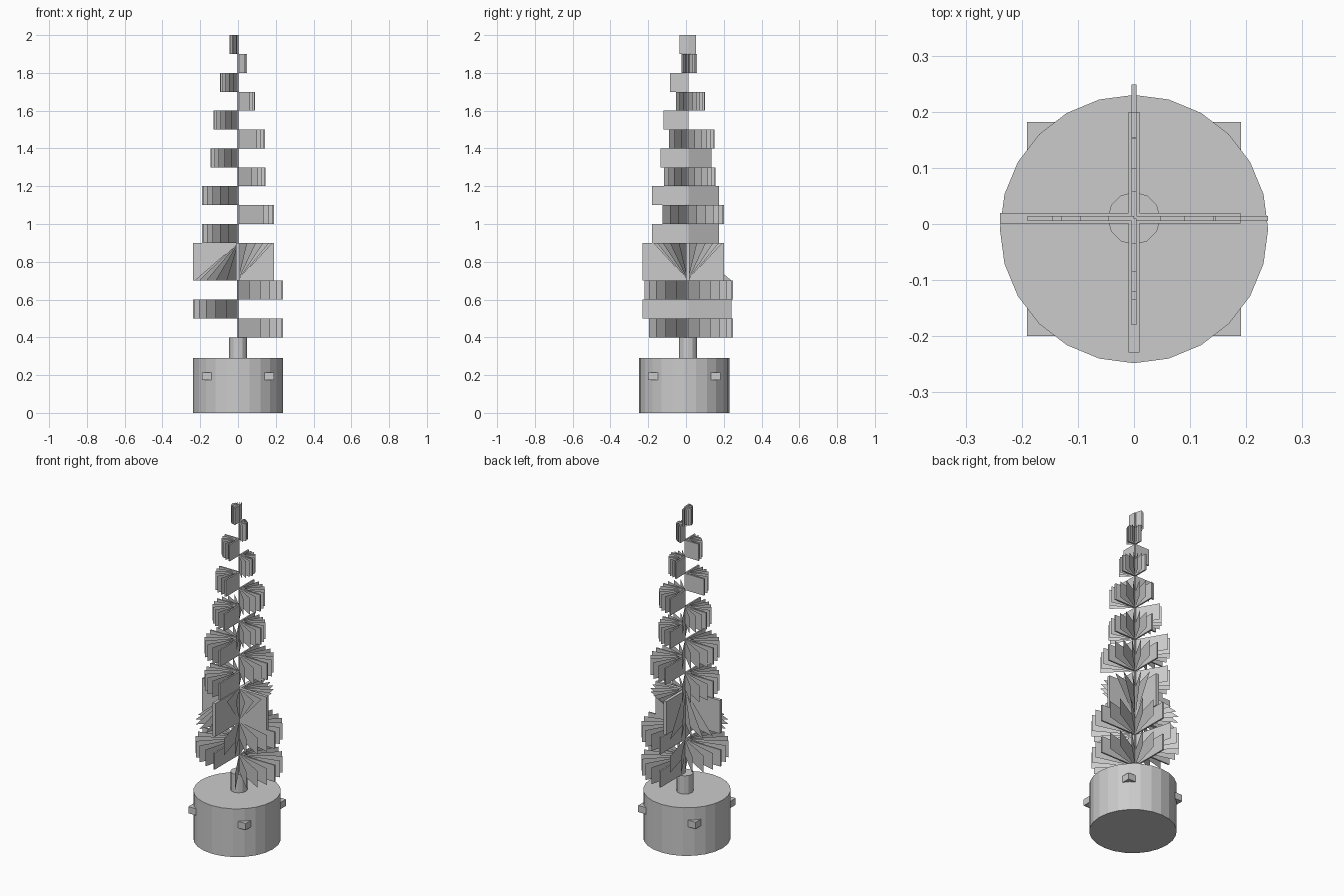
import bpy, bmesh, math
from mathutils import Matrix, Vector

cube = bpy.data.objects.get("Cube")
if cube:
    bpy.data.objects.remove(cube, do_unlink=True)

grey = bpy.data.materials.new("plain_grey")
grey.use_nodes = True
grey.diffuse_color = (0.6, 0.6, 0.6, 1)
grey.node_tree.nodes["Principled BSDF"].inputs["Base Color"].default_value = (0.6, 0.6, 0.6, 1)

AXIS = Vector((0, 0.01, 0))     # the line all the books share as a spine
BASE = Vector((0, -0.009, 0))   # centre of the pot


def finish(bm, name, origin):
    mesh = bpy.data.meshes.new(name)
    bm.to_mesh(mesh)
    bm.free()
    mesh.materials.append(grey)
    obj = bpy.data.objects.new(name, mesh)
    obj.location = origin
    bpy.context.collection.objects.link(obj)


def cylinder(name, origin, radius, z0, z1, sides):
    bm = bmesh.new()
    bmesh.ops.create_cone(bm, cap_ends=True, segments=sides, radius1=radius,
                          radius2=radius, depth=z1 - z0,
                          matrix=Matrix.Translation((0, 0, (z0 + z1) / 2)))
    finish(bm, name, origin)


def add_box(bm, centre, size, angle=0):
    turn = Matrix.Rotation(math.radians(angle), 4, "Z")
    bmesh.ops.create_cube(bm, size=1, matrix=turn @ Matrix.Translation(centre)
                          @ Matrix.Diagonal((*size, 1)))


def add_cover(bm, angle, reach, z0, z1, thick):
    add_box(bm, (reach / 2, 0, (z0 + z1) / 2), (reach, thick, z1 - z0), angle)


def add_page(bm, angle, outline):
    # outline holds (distance from spine, height) corners
    a = math.radians(angle)
    bm.faces.new([bm.verts.new((r * math.cos(a), r * math.sin(a), z)) for r, z in outline])


def book(name, start, reach, extra, z):
    # two covers at a right angle, pages between them and spilling past the first
    bm = bmesh.new()
    top = z + 0.1
    for angle in (start, start + 90):
        add_cover(bm, angle, reach, z, top, 0.009)
    for angle in range(start - extra, start + 90, 15):
        if angle != start:
            add_page(bm, angle, [(0, z), (reach, z), (reach, top), (0, top)])
    finish(bm, name, AXIS)


# Pot with a square slab whose corners poke out as studs
cylinder("pot", BASE, 0.239, 0, 0.29, 24)
bm = bmesh.new()
add_box(bm, (0, 0, 0.195), (0.382, 0.382, 0.04))
finish(bm, "pot_studs", BASE)
cylinder("trunk", AXIS, 0.047, 0.29, 0.4, 12)

# Small books, alternating sides: (cover reach, extra page angle)
lower = [(0.239, 60), (0.239, 75), (0.239, 75)]
upper = [(0.19, 60), (0.19, 45), (0.19, 60), (0.145, 60), (0.145, 60), (0.142, 45),
         (0.13, 0), (0.09, 45), (0.095, 0), (0.048, 45), (0.045, 75)]
for i, (reach, extra) in enumerate(lower):
    book("lower_book", 180 * (i % 2), reach, extra, 0.4 + 0.1 * i)
for i, (reach, extra) in enumerate(upper):
    book("upper_book", 180 * ((i + 1) % 2), reach, extra, 0.9 + 0.1 * i)

# Large crossed books with triangular pages
for start, reach, foot, head in ((0, 0.19, 0.7, 0.9), (180, 0.239, 0.9, 0.7)):
    bm = bmesh.new()
    for angle in (start, start + 90):
        add_cover(bm, angle, reach, 0.7, 0.9, 0.019)
    for angle in range(start - 75, start + 90, 15):
        if angle != start:
            add_page(bm, angle, [(0, foot), (reach, head), (0, head)])
    finish(bm, "large_book", AXIS)
